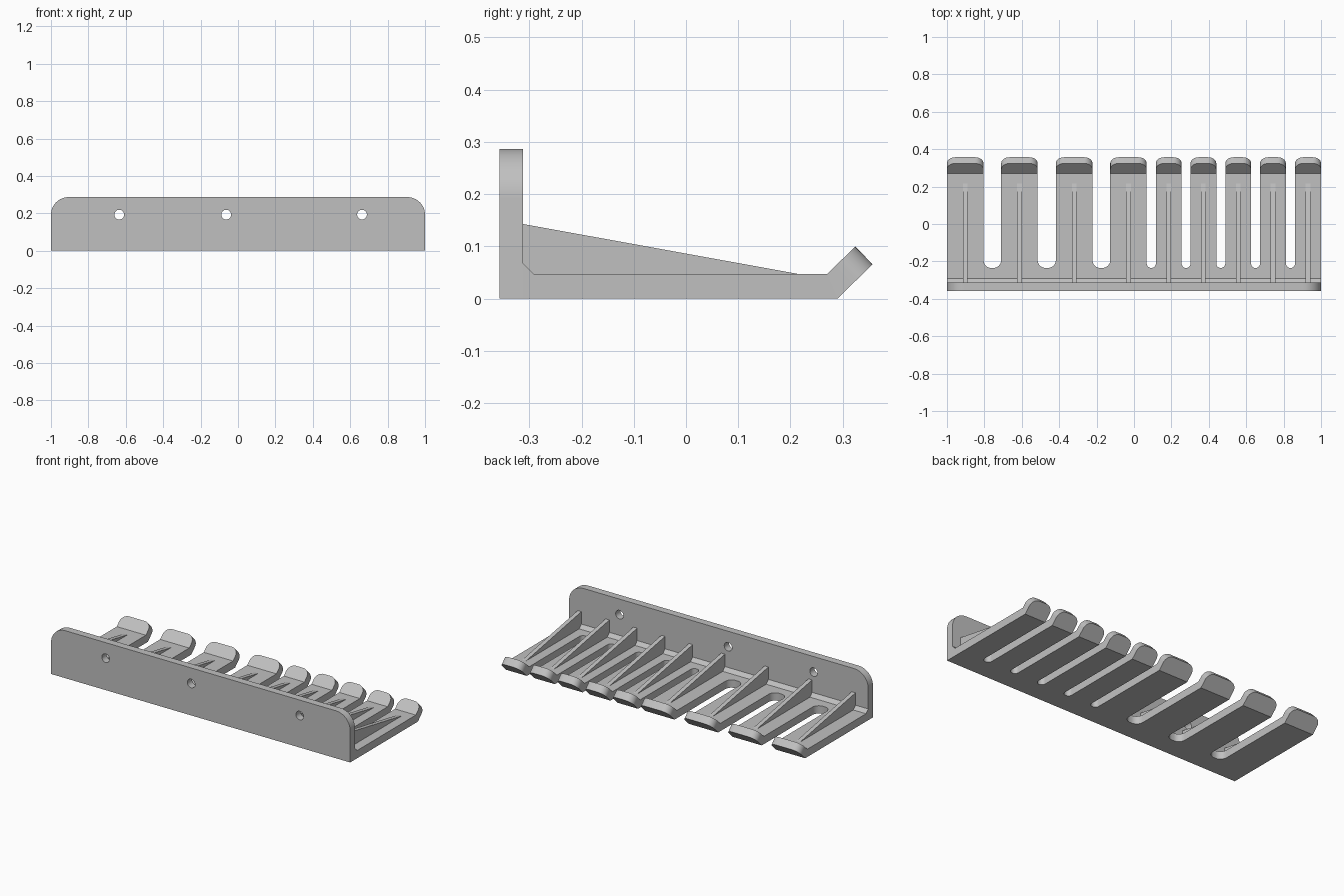
import bpy, bmesh, math
from mathutils import Vector

cube = bpy.data.objects.get("Cube")
if cube:
    bpy.data.objects.remove(cube, do_unlink=True)

grey = bpy.data.materials.new("grey plastic")
grey.use_nodes = True
COLOUR = (0.53, 0.53, 0.53, 1)
grey.diffuse_color = COLOUR
grey.node_tree.nodes["Principled BSDF"].inputs["Base Color"].default_value = COLOUR

BACK, WALL, FLOOR = -0.357, -0.312, 0.047


def finish(obj):
    """Give the part its material and smooth only its round edges."""
    if not obj.data.materials:
        obj.data.materials.append(grey)
    bpy.ops.object.select_all(action="DESELECT")
    obj.select_set(True)
    bpy.context.view_layer.objects.active = obj
    if obj.type == "CURVE":
        bpy.ops.object.convert(target="MESH")
    bpy.ops.object.shade_smooth_by_angle(angle=math.radians(30))


def add_mesh(name, bm):
    bmesh.ops.recalc_face_normals(bm, faces=bm.faces[:])
    mesh = bpy.data.meshes.new(name)
    bm.to_mesh(mesh)
    bm.free()
    obj = bpy.data.objects.new(name, mesh)
    bpy.context.collection.objects.link(obj)
    finish(obj)


def prism(points, offset):
    """Closed solid swept from an outline."""
    bm = bmesh.new()
    low = [bm.verts.new(p) for p in points]
    high = [bm.verts.new(Vector(p) + Vector(offset)) for p in points]
    bm.faces.new(low[::-1])
    bm.faces.new(high)
    for i in range(len(low)):
        j = (i + 1) % len(low)
        bm.faces.new((low[i], low[j], high[j], high[i]))
    return bm


def side_prism(name, profile, x0, x1):
    add_mesh(name, prism([(x0, y, z) for y, z in profile], (x1 - x0, 0, 0)))


def arc(cx, cy, r, start, end, steps=10):
    angles = [math.radians(start + (end - start) * i / steps) for i in range(steps + 1)]
    return [(cx + r * math.cos(a), cy + r * math.sin(a)) for a in angles]


# Fingers as (left edge, right edge): four wide, five narrow
fingers = [(-1, -0.805), (-0.71, -0.515), (-0.418, -0.222), (-0.127, 0.068),
           (0.117, 0.255), (0.302, 0.44), (0.488, 0.626), (0.674, 0.812), (0.861, 1)]

# Comb shelf with round-ended slots
SLOT_END, TIP = -0.235, 0.27
outline = [(-1, WALL), (1, WALL)]
for i in reversed(range(len(fingers))):
    left, right = fingers[i]
    outline += [(right, TIP), (left, TIP)]
    if i:
        other = fingers[i - 1][1]
        r = min(0.042, (left - other) * 0.49)
        outline += arc(left - r, SLOT_END + r, r, 0, -90)
        outline += arc(other + r, SLOT_END + r, r, -90, -180)
comb = prism([(x, y, 0) for x, y in outline], (0, 0, FLOOR))
comb.normal_update()

# Upturned lips with rounded corners
ends = [f for f in comb.faces if f.calc_center_median().y > TIP - 0.001]
for v in comb.verts:
    if v.co.y > TIP - 0.001 and v.co.z < 0.01:
        v.co.y += 0.02
tips = bmesh.ops.extrude_discrete_faces(comb, faces=ends)["faces"]
corners = []
for face in tips:
    for v in face.verts:
        reach = 0.054 if v.co.z > 0.02 else 0.067
        v.co += Vector((0, reach, reach - 0.001))
    for e in face.edges:
        if abs(e.verts[0].co.x - e.verts[1].co.x) < 0.01:
            # the lip's thickness edges
            corners.append(e)
bmesh.ops.bevel(comb, geom=corners, offset=0.045, segments=8, profile=0.5, affect="EDGES")
add_mesh("comb_shelf", comb)

# Chamfer strip between wall and shelf
side_prism("corner_chamfer", [(WALL, FLOOR), (-0.291, FLOOR), (WALL, 0.068)], -1, 1)

# Sloping rib on each finger
for n, (left, right) in enumerate(fingers, 1):
    mid = (left + right) / 2
    side_prism(f"rib_{n}", [(WALL, 0.04), (0.217, 0.04), (0.217, FLOOR), (WALL, 0.143)],
               mid - 0.0125, mid + 0.0125)

# Wall plate with rounded top corners and screw holes
curve = bpy.data.curves.new("wall_plate", "CURVE")
curve.dimensions = "2D"
curve.fill_mode = "BOTH"
curve.extrude = (WALL - BACK) / 2
HEIGHT, R = 0.287, 0.095
loops = [[(-1, 0), (1, 0)] + arc(1 - R, HEIGHT - R, R, 0, 90, 12)
         + arc(R - 1, HEIGHT - R, R, 90, 180, 12)]
for x in (-0.635, -0.063, 0.663):
    loops.append(arc(x, 0.193, 0.026, 0, 360, 32)[:-1])
for loop in loops:
    spline = curve.splines.new("POLY")
    spline.points.add(len(loop) - 1)
    for point, (x, y) in zip(spline.points, loop):
        point.co = (x, y, 0, 1)
    spline.use_cyclic_u = True
plate = bpy.data.objects.new("wall_plate", curve)
plate.rotation_euler.x = math.pi / 2
plate.location.y = (WALL + BACK) / 2
bpy.context.collection.objects.link(plate)
finish(plate)
